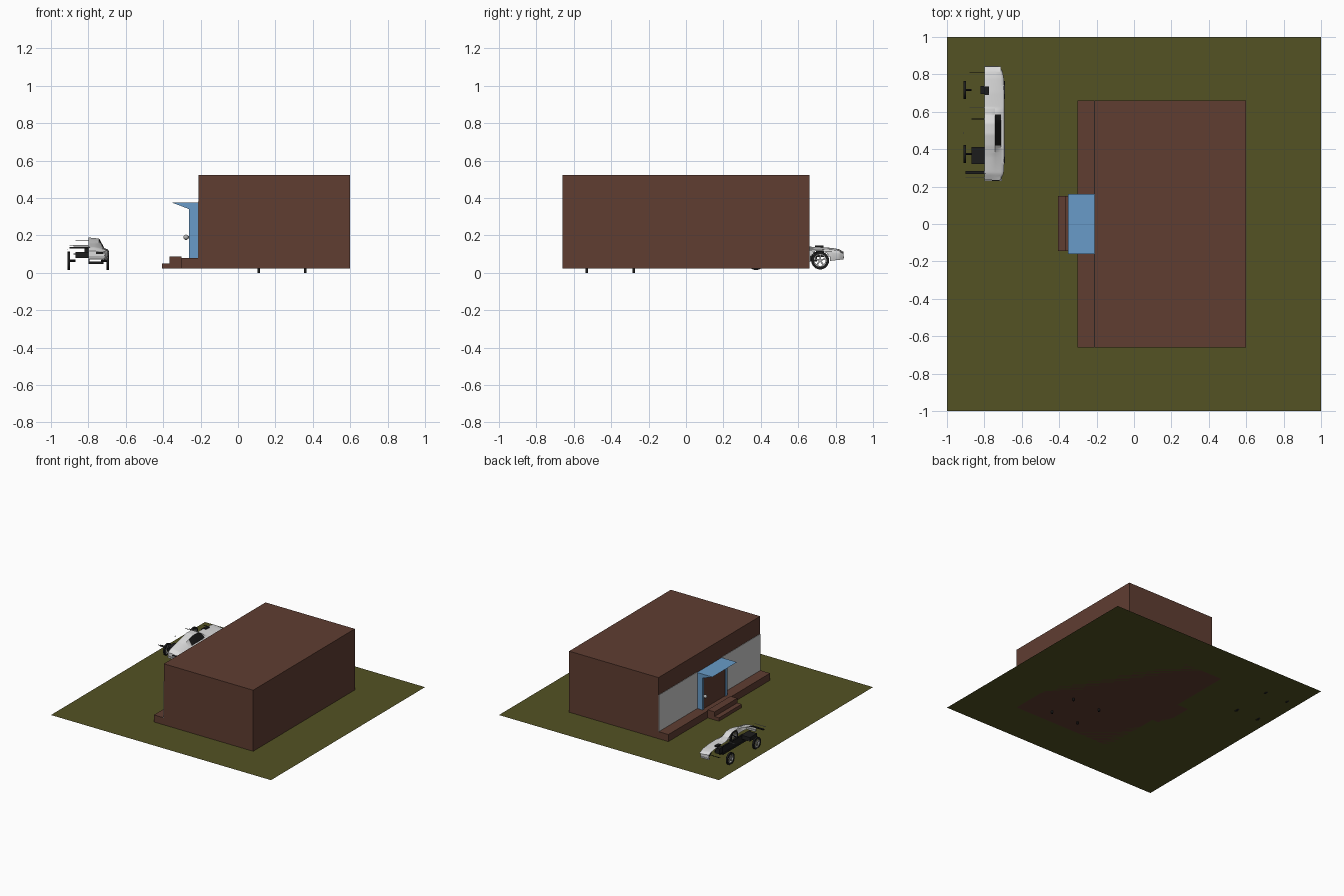
import bpy, bmesh, math
from mathutils import Matrix, Vector

if "Cube" in bpy.data.objects:
    bpy.data.objects.remove(bpy.data.objects["Cube"])

def mat(name, r, g, b):
    m = bpy.data.materials.new(name)
    m.diffuse_color = (r, g, b, 1)
    m.use_nodes = True
    m.node_tree.nodes["Principled BSDF"].inputs["Base Color"].default_value = m.diffuse_color
    return m

BROWN = mat("brown_wall", .115, .047, .031)
GREEN = mat("grass_green", .088, .085, .017)
BLUE = mat("door_blue", .14, .33, .58)
PANE = mat("window_grey", .6, .6, .6)
WHITE = mat("car_white", .72, .72, .72)
BLACK = mat("black", .012, .012, .012)
SILVER = mat("silver", .45, .45, .45)

def finish(bm, name, mats):
    me = bpy.data.meshes.new(name)
    bm.to_mesh(me)
    bm.free()
    for m in mats:
        me.materials.append(m)
    o = bpy.data.objects.new(name, me)
    bpy.context.collection.objects.link(o)
    return o

def box(name, lo, hi, m):
    bm = bmesh.new()
    bmesh.ops.create_cube(bm, size=1)
    for v in bm.verts:
        v.co = [(a + b) / 2 + c * (b - a) for a, b, c in zip(lo, hi, v.co)]
    return finish(bm, name, [m])

def rod(name, centre, r, depth, m, axis='Z', seg=16):
    bm = bmesh.new()
    rot = Matrix.Rotation(math.pi / 2, 4, 'Y') if axis == 'X' else Matrix()
    bmesh.ops.create_cone(bm, cap_ends=True, segments=seg, radius1=r, radius2=r,
                          depth=depth, matrix=Matrix.Translation(centre) @ rot)
    return finish(bm, name, [m])

def smooth(o):
    bpy.context.view_layer.objects.active = o
    o.select_set(True)
    bpy.ops.object.shade_smooth_by_angle(angle=math.radians(35))
    o.select_set(False)

G = .022  # lawn level

# lawn
bm = bmesh.new()
bmesh.ops.create_grid(bm, x_segments=1, y_segments=1, size=1, matrix=Matrix.Translation((0, 0, G)))
finish(bm, "lawn", [GREEN])

# building, porch and steps
box("building", (-.212, -.66, G), (.6, .66, .524), BROWN)
box("porch", (-.302, -.66, G), (-.212, .66, .08), BROWN)
box("upper_step", (-.365, -.145, G), (-.302, .15, .088), BROWN)
box("lower_step", (-.405, -.145, G), (-.365, .15, .05), BROWN)

# front windows, thin plates on the wall
for side, (a, b) in {"left": (.16, .66), "right": (-.66, -.16)}.items():
    box("window_" + side, (-.215, a, .08), (-.212, b, .38), PANE)

# doorway: blue jambs, brown door, sloping canopy and knob
for side, y in (("left", .14), ("right", -.16)):
    box("door_jamb_" + side, (-.263, y, .08), (-.215, y + .02, .375), BLUE)
box("door", (-.256, -.14, .08), (-.215, .14, .345), BROWN)
bm = bmesh.new()
prof = [(-.352, .375), (-.21, .375), (-.21, .34), (-.265, .342)]
ends = [[bm.verts.new((x, y, z)) for x, z in prof] for y in (-.16, .16)]
bm.faces.new(ends[0])
bm.faces.new(ends[1][::-1])
for i in range(4):
    j = (i + 1) % 4
    bm.faces.new((ends[0][j], ends[0][i], ends[1][i], ends[1][j]))
bmesh.ops.recalc_face_normals(bm, faces=bm.faces)
finish(bm, "door_canopy", [BLUE])
rod("knob_stem", (-.268, .145, .19), .006, .014, SILVER, 'X')
bm = bmesh.new()
bmesh.ops.create_uvsphere(bm, u_segments=16, v_segments=10, radius=.014,
                          matrix=Matrix.Translation((-.278, .145, .19)))
smooth(finish(bm, "door_knob", [SILVER]))

# table inside, whose legs reach through the floor
for i, x in enumerate((.11, .36)):
    for j, y in enumerate((-.53, -.28)):
        rod(f"table_leg_{i}{j}", (x, y, .07), .007, .14, BLACK, seg=12)
box("table_top", (.09, -.55, .14), (.38, -.26, .15), BROWN)

# car body: half shell lofted through stations (y, roof z, shoulder z, half width)
CX = -.80
ST = [(.235, .118, .112, .088), (.27, .138, .122, .103), (.36, .158, .126, .109),
      (.42, .176, .127, .109), (.48, .188, .127, .108), (.54, .186, .127, .108),
      (.585, .162, .128, .108), (.62, .14, .13, .108), (.70, .139, .127, .109),
      (.78, .133, .123, .104), (.82, .126, .117, .096), (.842, .112, .106, .08)]

def station(y):
    for p, q in zip(ST, ST[1:]):
        if y <= q[0] + 1e-9:
            t = (y - p[0]) / (q[0] - p[0])
            return [a + (b - a) * t for a, b in zip(p, q)]
    return ST[-1]

WHEELS = {"rear": (.375, .063), "front": (.717, .066)}
bm = bmesh.new()
rows, N = [], 76
for i in range(N + 1):
    y, zt, zs, w = station(.235 + .607 * i / N)
    pts = [(0, zt), (.03, zt - .001), (.058, zt - .006), (.088, zs + .001), (w * .96, zs - .004)]
    low = .06 + .012 * max(0, (abs(y - .54) - .2) / .1)
    pts += [(w * (1 - .06 * k * k / 36), zs - .01 + (low - zs + .01) * k / 6) for k in range(7)]
    rows.append([bm.verts.new((CX + x, y, z)) for x, z in pts])
for a, b in zip(rows, rows[1:]):
    for k in range(len(a) - 1):
        q = (a[k], a[k + 1], b[k + 1], b[k])
        c = sum((v.co for v in q), Vector()) / 4
        # wheel arches left open
        if k > 3 and any(math.hypot(c.y - wy, c.z - wz) < .053 for wy, wz in WHEELS.values()):
            continue
        f = bm.faces.new(q)
        if k == 2 and .42 < c.y < .585:
            f.material_index = 1   # side glass
        elif k < 2 and .59 < c.y < .615:
            f.material_index = 2   # windscreen
# nose and tail panels
bm.faces.new(rows[0] + [bm.verts.new((CX, .235, rows[0][-1].co.z))])
bm.faces.new(rows[-1][::-1] + [bm.verts.new((CX, .842, rows[-1][-1].co.z))])
bmesh.ops.recalc_face_normals(bm, faces=bm.faces)
smooth(finish(bm, "car_half_body", [WHITE, BLACK, PANE]))

# hood scoop, headlight, bumpers
box("hood_scoop", (-.80, .69, .136), (-.775, .735, .146), BLACK)
box("front_bumper", (-.80, .832, .078), (-.725, .845, .086), SILVER)
box("rear_bumper", (-.80, .23, .08), (-.705, .24, .09), SILVER)
box("tail_light", (-.76, .231, .1), (-.72, .238, .11), BLACK)

# dark floor, inner panel and loose parts on the missing half
box("car_floor", (-.80, .29, .046), (-.72, .66, .06), BLACK)
box("inner_panel", (-.798, .30, .06), (-.794, .70, .112), BLACK)
box("rear_seat", (-.87, .32, .08), (-.79, .413, .112), BLACK)
box("engine_block", (-.822, .695, .085), (-.785, .737, .13), BLACK)
box("rear_bar", (-.90, .268, .13), (-.79, .283, .137), BLACK)
box("rear_trim", (-.90, .249, .146), (-.80, .252, .149), SILVER)
box("front_bar", (-.88, .81, .098), (-.80, .814, .102), BLACK)
box("windscreen_trim", (-.88, .62, .142), (-.80, .623, .145), SILVER)
box("roof_trim", (-.87, .56, .17), (-.80, .563, .173), BLACK)
box("door_handle", (-.912, .48, .125), (-.908, .492, .128), SILVER)

# wheels: tyre ring, rim ring, spokes, hub and axle
def ring(name, c, r0, r1, width, m, seg=28):
    bm = bmesh.new()
    loop = []
    for i in range(seg):
        a = 2 * math.pi * i / seg
        loop.append([bm.verts.new((c[0] + s * width / 2, c[1] + r * math.cos(a), c[2] + r * math.sin(a)))
                     for r, s in ((r0, -1), (r1, -1), (r1, 1), (r0, 1))])
    for i in range(seg):
        p, q = loop[i], loop[(i + 1) % seg]
        for k in range(4):
            n = (k + 1) % 4
            bm.faces.new((p[k], p[n], q[n], q[k]))
    bmesh.ops.recalc_face_normals(bm, faces=bm.faces)
    smooth(finish(bm, name, [m]))

for end, (wy, wz) in WHEELS.items():
    for side, s in (("left", -1), ("right", 1)):
        tag = f"{end}_{side}"
        c = (CX + s * .104, wy, wz)
        ring("tyre_" + tag, c, .034, .048, .014, BLACK)
        ring("rim_" + tag, c, .029, .035, .012, SILVER)
        bm = bmesh.new()
        for k in range(5):
            M = (Matrix.Translation(c) @ Matrix.Rotation(k * math.tau / 5, 4, 'X')
                 @ Matrix.Translation((0, 0, .016)) @ Matrix.Diagonal((.006, .008, .03, 1)))
            bmesh.ops.create_cube(bm, size=1, matrix=M)
        finish(bm, "spokes_" + tag, [SILVER])
        rod("hub_" + tag, c, .008, .01, SILVER, 'X')
        rod("axle_" + tag, (CX + s * .086, wy, wz), .005, .036, BLACK, 'X', 10)
